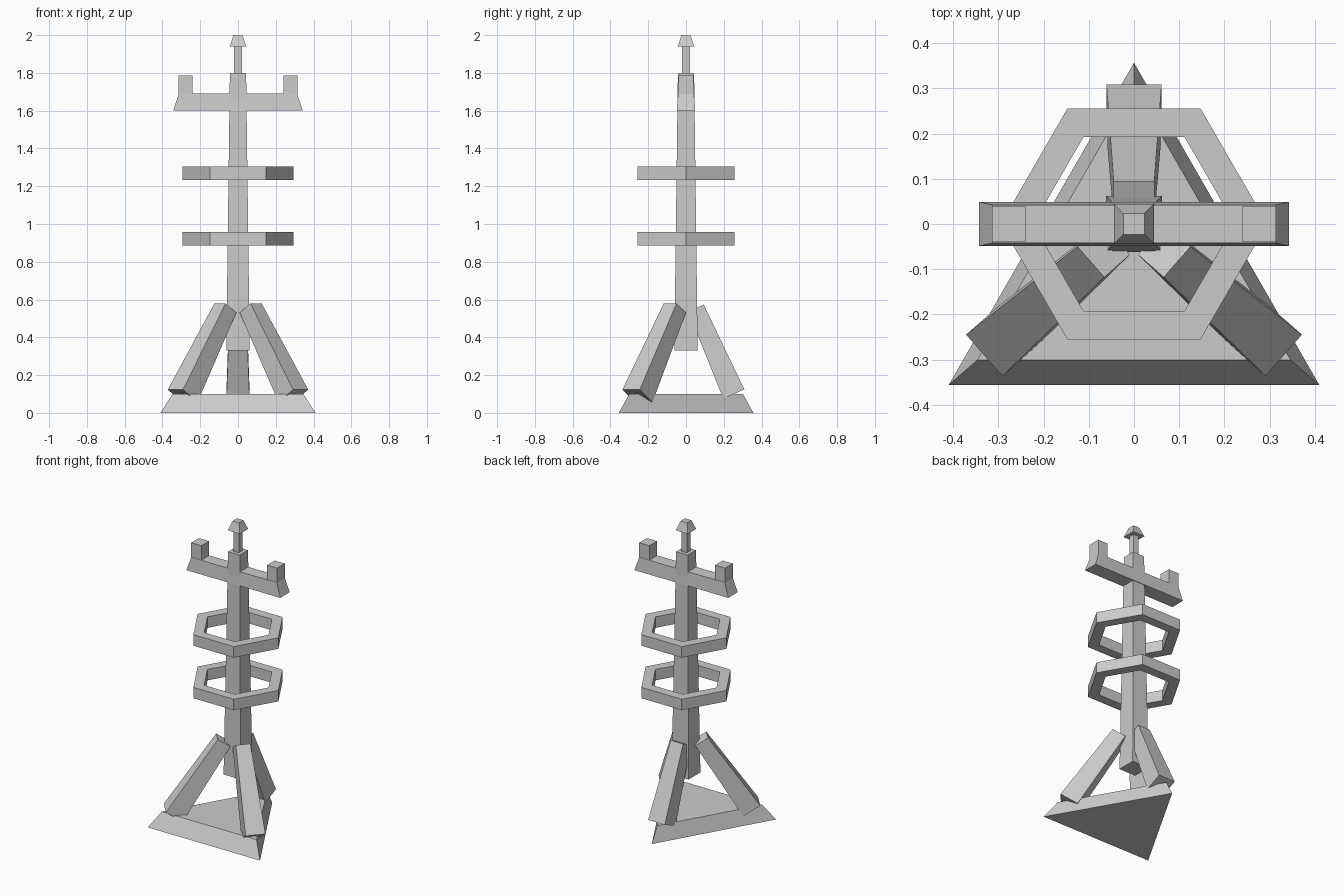
import bpy, bmesh
from math import cos, sin, pi
from mathutils import Vector

cube = bpy.data.objects.get("Cube")
if cube:
    bpy.data.objects.remove(cube, do_unlink=True)

grey = bpy.data.materials.new("plain grey")
grey.use_nodes = True
COLOUR = (0.6, 0.6, 0.6, 1)
grey.diffuse_color = COLOUR
grey.node_tree.nodes["Principled BSDF"].inputs["Base Color"].default_value = COLOUR


def make(name, verts, faces):
    mesh = bpy.data.meshes.new(name)
    mesh.from_pydata(verts, [], faces)
    bm = bmesh.new()
    bm.from_mesh(mesh)
    bmesh.ops.recalc_face_normals(bm, faces=bm.faces)
    bm.to_mesh(mesh)
    bm.free()
    mesh.materials.append(grey)
    obj = bpy.data.objects.new(name, mesh)
    bpy.context.collection.objects.link(obj)
    return obj


def loft(name, bottom, top):
    """Closed solid between two matching outlines."""
    n = len(bottom)
    sides = [(i, (i + 1) % n, n + (i + 1) % n, n + i) for i in range(n)]
    return make(name, bottom + top, sides + [tuple(range(n)), tuple(range(n, 2 * n))])


def rect(hx, hy, z, cx=0):
    return [(cx + sx * hx, sy * hy, z) for sx, sy in ((-1, -1), (1, -1), (1, 1), (-1, 1))]


def block(name, z0, half0, z1, half1, cx=0):
    return loft(name, rect(*half0, z0, cx), rect(*half1, z1, cx))


# Triangular base with sloped sides
corners = [(-0.41, -0.356), (0.41, -0.356), (0, 0.357)]
loft("base", [(x, y, 0) for x, y in corners],
     [(x * 0.845, y * 0.845, 0.1) for x, y in corners])

# Tapered mast, spindle and cap
block("mast", 0.33, (0.062, 0.062), 1.8, (0.043, 0.043))
block("spindle", 1.8, (0.02, 0.02), 1.95, (0.02, 0.02))
block("cap", 1.94, (0.044, 0.044), 2.0, (0.023, 0.023))

# Crossbar with an upright at each end
block("crossbar", 1.6, (0.343, 0.049), 1.69, (0.313, 0.042))
for side, sx in (("left", 1), ("right", -1)):
    block(side + "_upright", 1.68, (0.037, 0.04), 1.785, (0.037, 0.04), sx * 0.277)


# Hexagonal rings
def ring(name, z0, z1, outer=0.295, inner=0.223):
    verts, faces = [], []
    for i in range(6):
        c, s = cos(i * pi / 3), sin(i * pi / 3)
        verts += [(r * c, r * s, z) for r, z in
                  ((outer, z0), (outer, z1), (inner, z1), (inner, z0))]
        a, b = i * 4, (i + 1) % 6 * 4
        faces += [(a + k, b + k, b + (k + 1) % 4, a + (k + 1) % 4) for k in range(4)]
    return make(name, verts, faces)


ring("lower_ring", 0.885, 0.957)
ring("upper_ring", 1.232, 1.305)


# Slanted legs, square in section and thicker at the foot
def leg(name, foot, head, foot_half=0.061, head_half=0.045):
    foot, head = Vector(foot), Vector(head)
    axis = (head - foot).normalized()
    across = axis.cross(Vector((0, 0, 1))).normalized()
    out = across.cross(axis)

    def end(centre, h):
        return [tuple(centre + across * a * h + out * b * h)
                for a, b in ((-1, -1), (1, -1), (1, 1), (-1, 1))]
    return loft(name, end(foot, foot_half), end(head, head_half))


leg("back_leg", (0, 0.253, 0.10), (0, 0.053, 0.555))
for side, sx in (("left", 1), ("right", -1)):
    leg("front_" + side + "_leg", (sx * 0.293, -0.257, 0.09), (sx * 0.067, -0.059, 0.555))
